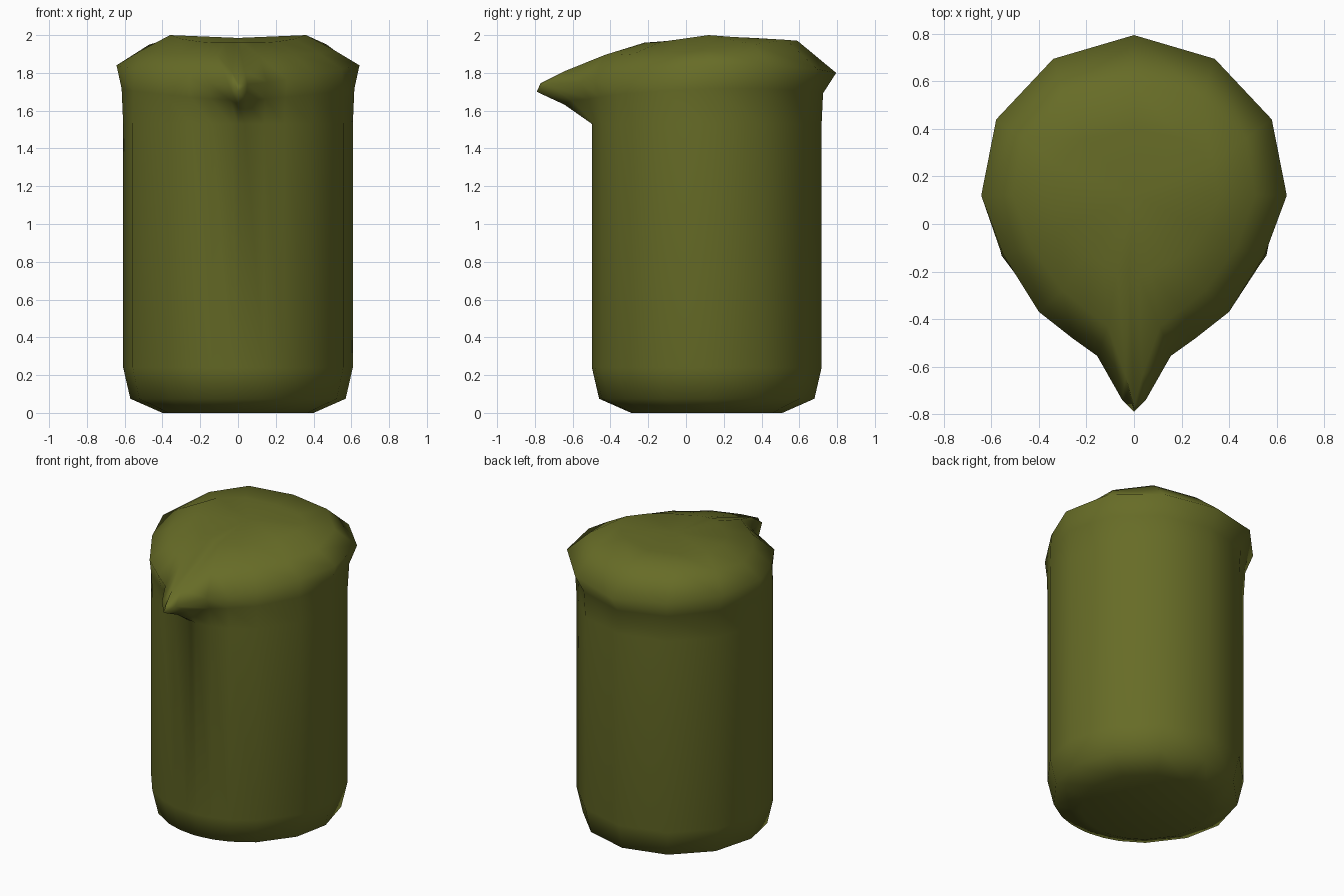
import bpy, bmesh, math

if "Cube" in bpy.data.objects:
    bpy.data.objects.remove(bpy.data.objects["Cube"])

CY = 0.11  # body axis in y

# Half outlines from the back (+y) round to the spout tip (-y)
RIM = [(0, .795, 1.80), (.34, .695, 1.82), (.58, .44, 1.84), (.643, .12, 1.84),
       (.55, -.13, 1.82), (.40, -.37, 1.79), (.26, -.48, 1.765), (.155, -.555, 1.75),
       (.05, -.74, 1.74), (0, -.79, 1.70)]
SHOULDER = [(0, .59, 1.97), (.29, .53, 1.975), (.47, .36, 1.95), (.51, .12, 1.92),
            (.43, -.10, 1.905), (.30, -.28, 1.90), (.20, -.36, 1.895), (.11, -.43, 1.895),
            (.035, -.64, 1.81), (0, -.77, 1.745)]
CROWN = [(0, .40, 1.975), (.20, .36, 1.985), (.33, .25, 1.99), (.36, .12, 2.0),
         (.30, -.02, 1.98), (.20, -.13, 1.965), (.13, -.17, 1.96), (.07, -.20, 1.96),
         (.02, -.22, 1.96), (0, -.22, 1.96)]


def mirror(half):
    return half + [(-x, y, z) for x, y, z in half[-2:0:-1]]


def circle(r, z):
    """Round ring whose columns line up with the rim columns."""
    pts = []
    for x, y, _ in RIM:
        a = math.atan2(x, y - CY)
        pts.append((r * math.sin(a), CY + r * math.cos(a), z))
    return pts


# Flare between the wall and the rim, stronger toward the spout
wall = circle(.608, 1.53)
flare = []
for i, (a, b) in enumerate(zip(wall, RIM)):
    t = .1 + .4 * i / 9
    flare.append((a[0] + (b[0] - a[0]) * t, a[1] + (b[1] - a[1]) * t,
                  a[2] + (b[2] - a[2]) * .6))

halves = [circle(.40, 0), circle(.57, .075), circle(.608, .24), wall,
          flare, RIM, SHOULDER, CROWN]

# Loft the rings into one closed pitcher
bm = bmesh.new()
rings = [[bm.verts.new(p) for p in mirror(h)] for h in halves]
n = len(rings[0])
for lo, hi in zip(rings, rings[1:]):
    for i in range(n):
        j = (i + 1) % n
        bm.faces.new((lo[i], lo[j], hi[j], hi[i]))
for ring, centre in ((rings[0], (0, CY, 0)), (rings[-1], (0, .12, 1.985))):
    c = bm.verts.new(centre)
    for i in range(n):
        bm.faces.new((ring[i], ring[(i + 1) % n], c))
bmesh.ops.recalc_face_normals(bm, faces=bm.faces)
for f in bm.faces:
    f.smooth = True

mesh = bpy.data.meshes.new("pitcher_body")
bm.to_mesh(mesh)
bm.free()
olive = bpy.data.materials.new("olive_green")
olive.diffuse_color = (.135, .15, .02, 1)
olive.use_nodes = True
olive.node_tree.nodes["Principled BSDF"].inputs["Base Color"].default_value = olive.diffuse_color
mesh.materials.append(olive)
obj = bpy.data.objects.new("pitcher_body", mesh)
bpy.context.collection.objects.link(obj)
